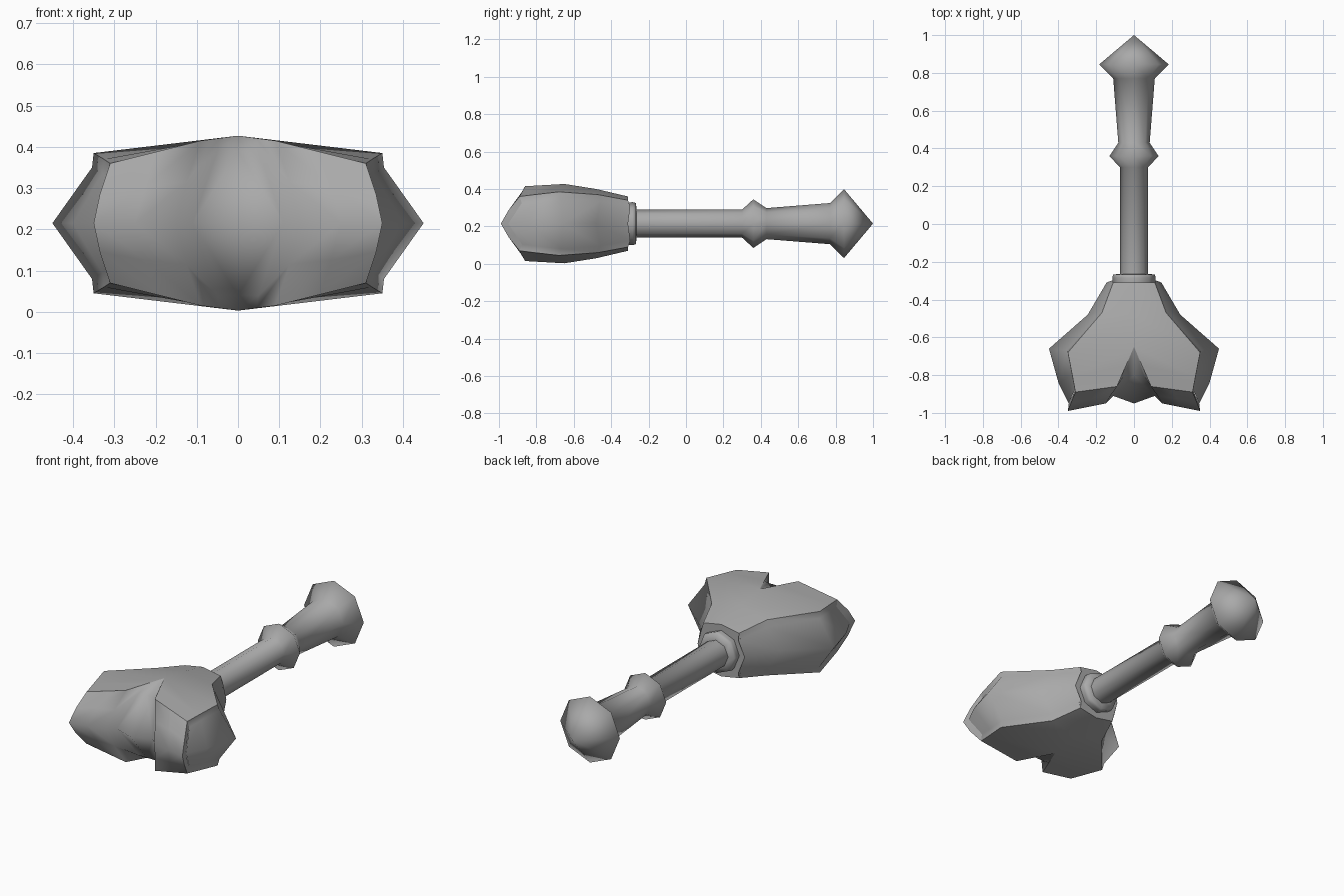
import bpy, bmesh, math
from mathutils import Vector

AXIS = 0.215   # height of the long axis
SIDES = 8

cube = bpy.data.objects.get("Cube")
if cube:
    bpy.data.objects.remove(cube, do_unlink=True)

grey = bpy.data.materials.new("plain_grey")
grey.use_nodes = True
colour = (0.4, 0.4, 0.4, 1)
grey.diffuse_color = colour
grey.node_tree.nodes["Principled BSDF"].inputs["Base Color"].default_value = colour


def finish(name, bm):
    mesh = bpy.data.meshes.new(name)
    for face in bm.faces:
        face.smooth = True
    bm.to_mesh(mesh)
    bm.free()
    mesh.materials.append(grey)
    obj = bpy.data.objects.new(name, mesh)
    obj.location.z = AXIS
    bpy.context.collection.objects.link(obj)
    return obj


def panel(name, columns):
    """Skin neighbouring columns of points, then mirror left/right and up/down."""
    bm = bmesh.new()
    grid = [[bm.verts.new(p) for p in col] for col in columns]
    for a, b in zip(grid, grid[1:]):
        for i in range(len(a) - 1):
            bm.faces.new((a[i], a[i + 1], b[i + 1], b[i]))
    bmesh.ops.remove_doubles(bm, verts=bm.verts[:], dist=0.0005)
    bm.normal_update()
    core = Vector((0, -0.55, 0))
    for face in bm.faces:
        if face.normal.dot(face.calc_center_median() - core) < 0:
            face.normal_flip()
    obj = finish(name, bm)
    mirror = obj.modifiers.new("mirror", "MIRROR")
    mirror.use_axis = (True, False, True)
    return obj


def lathe(name, profile):
    """Turn (radius, y) pairs around the long axis."""
    bm = bmesh.new()
    rings = []
    for r, y in profile:
        rings.append([bm.verts.new((r * math.cos(k * math.tau / SIDES), y,
                                    r * math.sin(k * math.tau / SIDES)))
                      for k in range(SIDES)])
    for a, b in zip(rings, rings[1:]):
        for k in range(SIDES):
            n = (k + 1) % SIDES
            bm.faces.new((a[k], a[n], b[n], b[k]))
    bmesh.ops.remove_doubles(bm, verts=bm.verts[:], dist=0.0005)
    bmesh.ops.recalc_face_normals(bm, faces=bm.faces[:])
    return finish(name, bm)


# Rim that separates the broad faces from the side walls
neck, waist, bulge, flank, corner = rim = [
    Vector(p) for p in ((.11, -.31, .125), (.17, -.47, .155), (.35, -.68, .17),
                        (.325, -.81, .155), (.31, -.89, .145))]
notch = Vector((0, -.65, .212))
shoulder = Vector((.09, -.86, .2))

# Broad upper and lower faces of the heart-shaped head
panel("head_broad_face", [
    [(0, -.31, .145), neck],
    [(0, -.48, .185), waist],
    [notch, bulge],
    [notch.lerp(shoulder, .5), flank],
    [shoulder, corner]])

# Side walls, with a shallow groove below the rim
belt = [(.145, -.31, 0), (.245, -.48, 0), (.45, -.66, 0), (.40, -.84, 0), (.345, -.95, 0)]
groove = Vector((.004, .012, -.035))
panel("head_side_wall", [[r, r + groove, b] for r, b in zip(rim, belt)])

# Striking face: central ridge, valley and lobe
lip = [corner, Vector((.335, -.95, .07)), Vector((.35, -.99, 0))]
panel("head_striking_face", [
    [notch, (0, -.80, .175), (0, -.95, 0)],
    [notch.lerp(shoulder, .5), (.05, -.80, .175), (.11, -.91, 0)],
    [shoulder, (.125, -.91, .1), (.15, -.95, 0)],
    [shoulder.lerp(corner, .5), (.225, -.925, .09), (.25, -.97, 0)],
    lip])

# Narrow step behind the outer edge of each lobe
panel("head_lip", [lip, [corner + groove, (.325, -.91, .06), belt[-1]]])

# Flat end where the handle enters
panel("head_back", [[(0, -.31, .145), (0, -.31, 0)], [neck, belt[0]]])

# Collar, shaft with ring and grip, and pointed pommel
lathe("collar", [(.11, -.33), (.115, -.285), (.11, -.268), (.07, -.263)])
lathe("handle", [(.075, -.30), (.075, .30), (.13, .36), (.083, .43), (.11, .77),
                 (.184, .845), (0, 1.0)])
